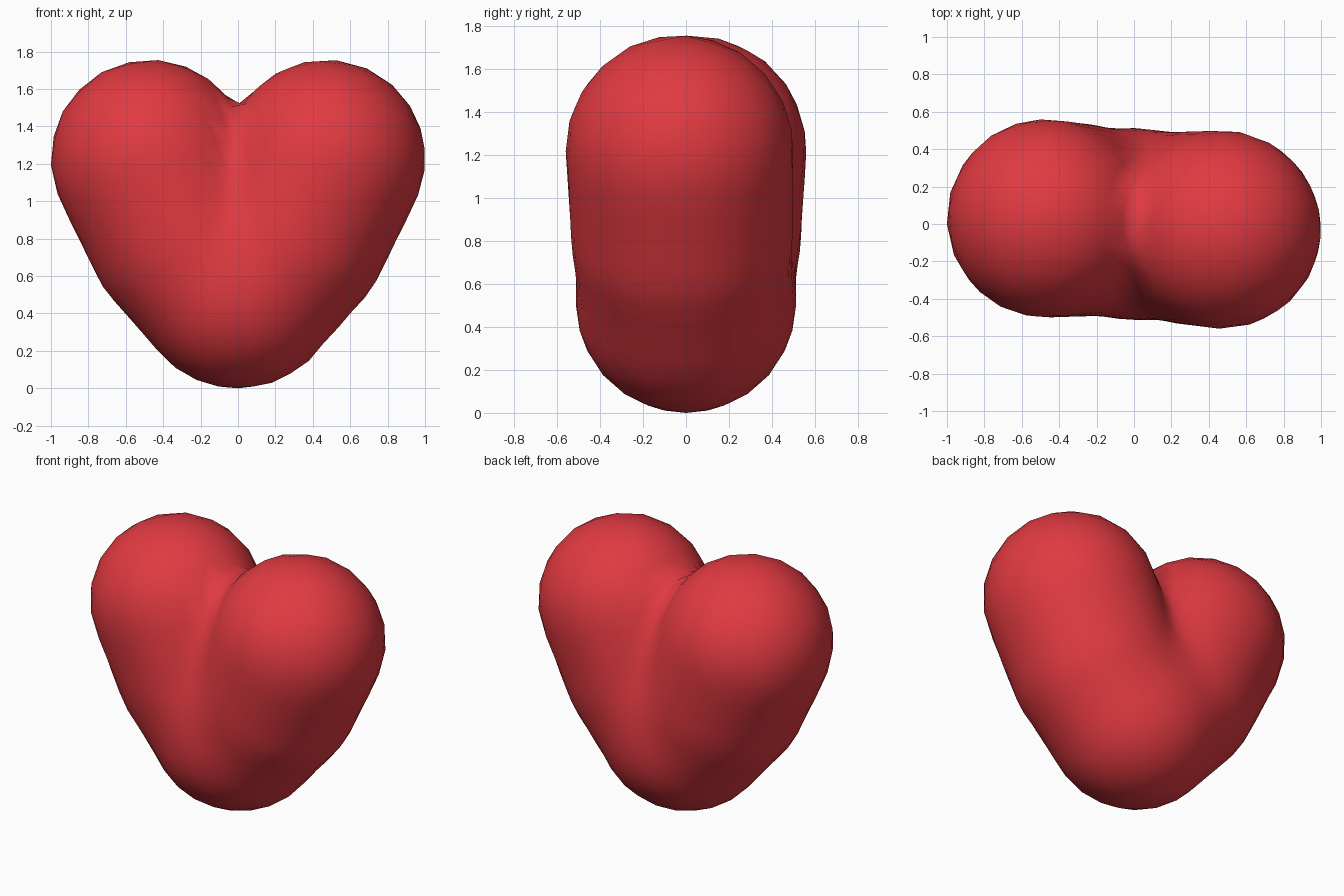
import bpy, bmesh
from mathutils import Vector

if "Cube" in bpy.data.objects:
    bpy.data.objects.remove(bpy.data.objects["Cube"])

# Bent centre line of one lobe: point, radius (the other lobe is turned 180 degrees about z)
LOBE = [(Vector((-0.05, 0.00, 0.51)), 0.49),
        (Vector((-0.29, 0.02, 0.82)), 0.515),
        (Vector((-0.472, 0.03, 1.225)), 0.53)]
CENTRE = Vector((0, 0, 0.9))
BLEND = 0.10


def lobe_distance(p):
    best = 9.0
    for (a, ra), (b, rb) in zip(LOBE, LOBE[1:]):
        ab = b - a
        t = max(0.0, min(1.0, (p - a).dot(ab) / ab.length_squared))
        best = min(best, (p - a - ab * t).length - (ra + (rb - ra) * t))
    return best


def heart_distance(p):
    d1 = lobe_distance(p)
    d2 = lobe_distance(Vector((-p.x, -p.y, p.z)))
    h = max(BLEND - abs(d1 - d2), 0.0) / BLEND
    return min(d1, d2) - h * h * BLEND / 4


def surface_point(direction):
    lo, hi = 0.1, 1.6
    for _ in range(24):
        mid = (lo + hi) / 2
        if heart_distance(CENTRE + direction * mid) < 0:
            lo = mid
        else:
            hi = mid
    return CENTRE + direction * lo


# Heart: a sphere pushed out to the blended lobes
bm = bmesh.new()
bmesh.ops.create_icosphere(bm, subdivisions=4, radius=1)
for v in bm.verts:
    v.co = surface_point(v.co.normalized())
lowest = min(v.co.z for v in bm.verts)
for v in bm.verts:
    v.co.z -= lowest
for f in bm.faces:
    f.smooth = True
mesh = bpy.data.meshes.new("heart")
bm.to_mesh(mesh)
bm.free()
heart = bpy.data.objects.new("heart", mesh)
bpy.context.collection.objects.link(heart)

# Red material
red = bpy.data.materials.new("red")
red.diffuse_color = (0.75, 0.042, 0.053, 1)
red.use_nodes = True
red.node_tree.nodes["Principled BSDF"].inputs["Base Color"].default_value = red.diffuse_color
mesh.materials.append(red)
